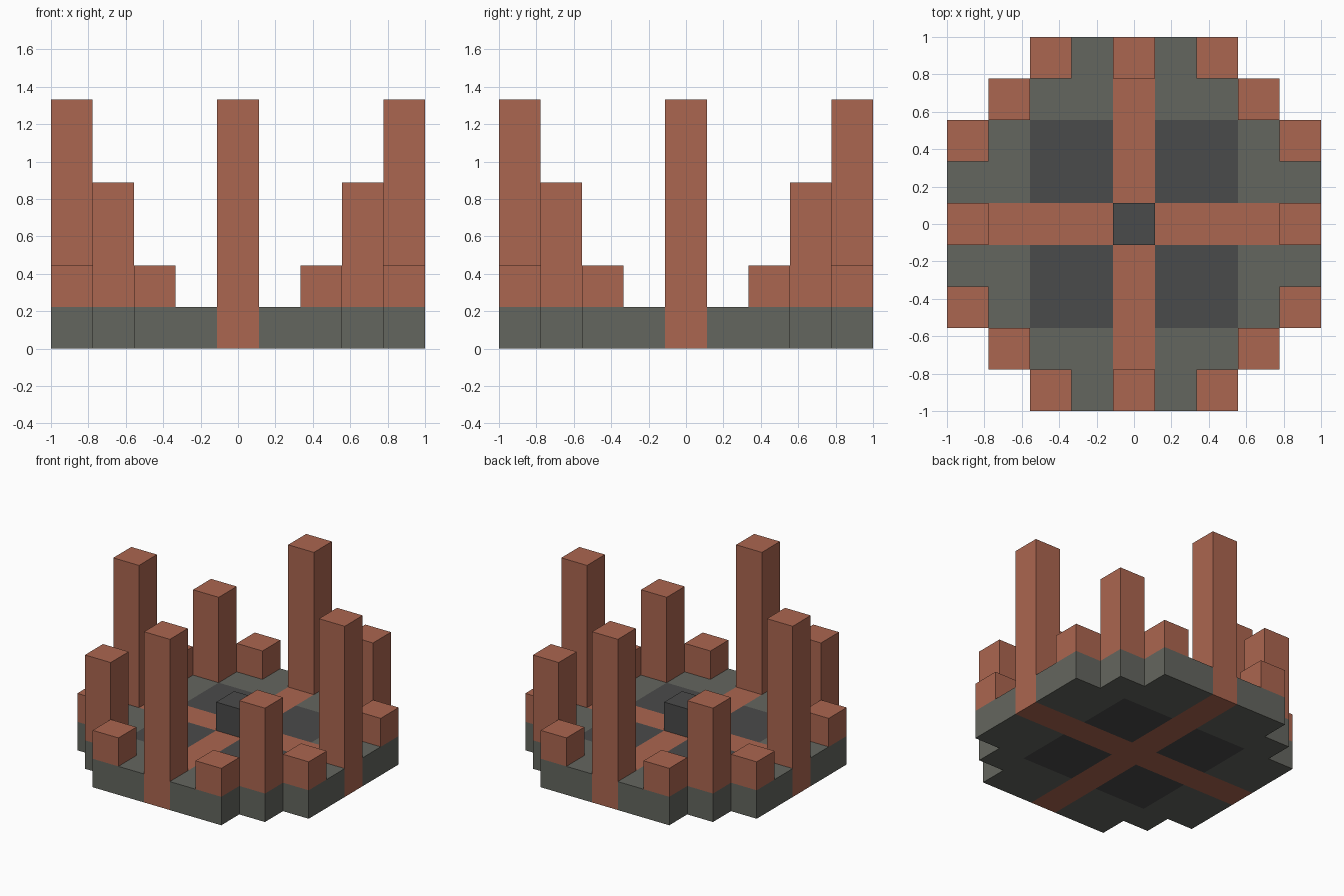
import bpy
import bmesh
from mathutils import Matrix

U = 2 / 9  # one block

old = bpy.data.objects.get("Cube")
if old:
    bpy.data.objects.remove(old, do_unlink=True)


def material(name, rgb):
    m = bpy.data.materials.new(name)
    m.use_nodes = True
    color = (*rgb, 1)
    m.diffuse_color = color
    m.node_tree.nodes["Principled BSDF"].inputs["Base Color"].default_value = color
    return m


STONE = material("grey_stone", (0.127, 0.133, 0.114))
BRICK = material("red_brick", (0.41, 0.133, 0.08))
DARK = material("dark_stone", (0.068, 0.069, 0.069))


def add_object(name, bm, mats):
    mesh = bpy.data.meshes.new(name)
    bm.to_mesh(mesh)
    bm.free()
    for m in mats:
        mesh.materials.append(m)
    ob = bpy.data.objects.new(name, mesh)
    bpy.context.collection.objects.link(ob)
    return ob


def pillar(name, col, row, height, mat):
    """Square block pillar standing on the floor."""
    bm = bmesh.new()
    place = Matrix.Translation((col * U, row * U, (1 + height / 2) * U))
    bmesh.ops.create_cube(bm, size=U, matrix=place @ Matrix.Diagonal((1, 1, height, 1)))
    return add_object(name, bm, [mat])


# Stepped round floor: a grid of blocks with the corners removed, one block thick
bm = bmesh.new()
bmesh.ops.create_grid(bm, x_segments=9, y_segments=9, size=1)
corners = []
for f in bm.faces:
    c = f.calc_center_median()
    if round(abs(c.x) / U) + round(abs(c.y) / U) > 6:
        corners.append(f)
bmesh.ops.delete(bm, geom=corners, context="FACES")
raised = bmesh.ops.extrude_face_region(bm, geom=bm.faces[:])["geom"]
bmesh.ops.translate(bm, vec=(0, 0, U),
                    verts=[v for v in raised if isinstance(v, bmesh.types.BMVert)])
bmesh.ops.recalc_face_normals(bm, faces=bm.faces[:])

# Brick cross through the middle, dark square panels in each quarter
for f in bm.faces:
    c = f.calc_center_median()
    f.normal_update()
    inside = c - f.normal * U / 2
    x, y = round(abs(inside.x) / U), round(abs(inside.y) / U)
    if x == 0 or y == 0:
        f.material_index = 1
    elif x <= 2 and y <= 2:
        f.material_index = 2
add_object("floor", bm, [STONE, BRICK, DARK])

# Central altar block
pillar("centre_block", 0, 0, 1, DARK)

# Tall pillars at the ends of the cross
for name, col, row in (("front", 0, -4), ("back", 0, 4), ("left", 4, 0), ("right", -4, 0)):
    pillar("tall_pillar_" + name, col, row, 5, BRICK)

# Medium corner pillars, each flanked by two short ones
for sx, side in ((1, "left"), (-1, "right")):
    for sy, end in ((-1, "front"), (1, "back")):
        tag = end + "_" + side
        pillar("corner_pillar_" + tag, 3 * sx, 3 * sy, 3, BRICK)
        pillar("short_pillar_side_" + tag, 4 * sx, 2 * sy, 1, BRICK)
        pillar("short_pillar_end_" + tag, 2 * sx, 4 * sy, 1, BRICK)
